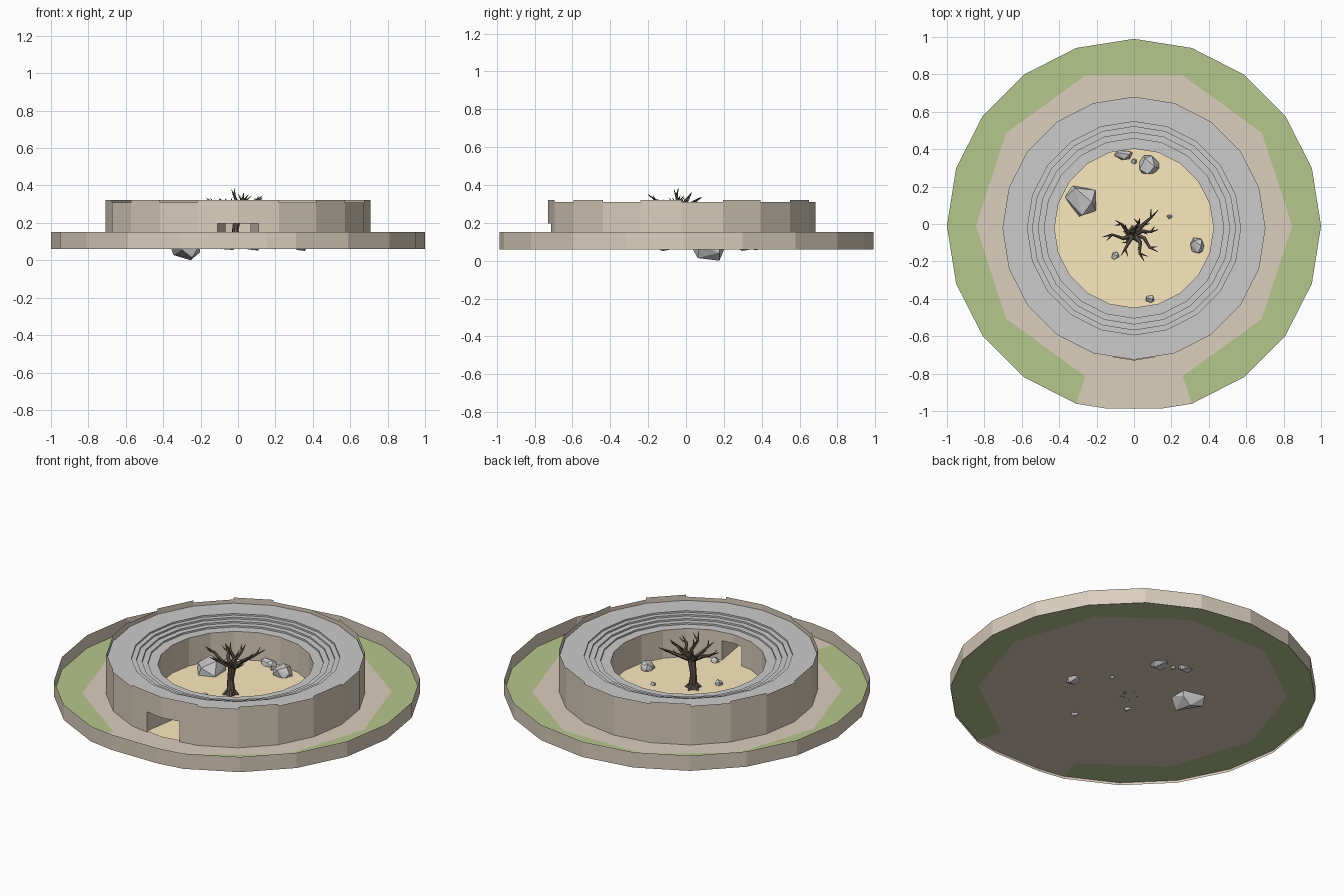
import bpy, bmesh, math, random
from mathutils import Vector

if "Cube" in bpy.data.objects:
    bpy.data.objects.remove(bpy.data.objects["Cube"])

random.seed(4)
FLOOR, DOOR, TOP = 0.075, 0.197, 0.322
CY = -0.0225


def material(name, rgb):
    m = bpy.data.materials.new(name)
    m.diffuse_color = (*rgb, 1)
    m.use_nodes = True
    m.node_tree.nodes["Principled BSDF"].inputs["Base Color"].default_value = m.diffuse_color
    return m


STONE = material("tan_stone", (0.70, 0.62, 0.51))
GRASS = material("grass", (0.47, 0.57, 0.27))
SAND = material("sand", (0.98, 0.82, 0.52))
BARK = material("bark", (0.13, 0.10, 0.075))


def finish(name, bm, mats=()):
    me = bpy.data.meshes.new(name)
    bm.to_mesh(me)
    bm.free()
    for m in mats:
        me.materials.append(m)
    ob = bpy.data.objects.new(name, me)
    bpy.context.collection.objects.link(ob)
    return ob


def ring(r, z, cy=CY, n=20):
    return [Vector((r * math.cos(math.tau * i / n), cy + r * math.sin(math.tau * i / n), z))
            for i in range(n)]


def half_ring(r, cy=CY):
    # 20-gon with an extra point in the middle of each side
    p = ring(r, 0, cy)
    return [q for i in range(20) for q in (p[i], (p[i] + p[(i + 1) % 20]) / 2)]


def face(bm, pts, mat=0):
    f = bm.faces.new([bm.verts.new(p) for p in pts])
    f.material_index = mat
    return f


def at(p, z):
    return Vector((p.x, p.y, z))


# ground: grass border around a ten-sided stone path, open at the front
bm = bmesh.new()
edge, path = ring(1, FLOOR, -0.01), ring(0.845, FLOOR, -0.01, 10)
face(bm, path, 0)
for k in range(10):
    j = (k + 1) % 10
    outer = [edge[2 * k], edge[2 * k + 1], edge[2 * j]]
    if k == 7:
        outer = [edge[14], (edge[14] + edge[15]) / 2, (edge[15] + edge[16]) / 2, edge[16]]
    face(bm, [path[k]] + outer + [path[j]], 0 if k == 7 else 1)
bmesh.ops.remove_doubles(bm, verts=bm.verts, dist=1e-5)
finish("ground", bm, (STONE, GRASS))

# low outer rim, its front corner cut flat
bm = bmesh.new()
rim = [p for i, p in enumerate(half_ring(1, -0.01)) if i != 30]
for a, b in zip(rim, rim[1:] + rim[:1]):
    face(bm, [at(a, 0.06), at(b, 0.06), at(b, 0.152), at(a, 0.152)])
bmesh.ops.remove_doubles(bm, verts=bm.verts, dist=1e-5)
finish("outer_rim", bm, (STONE,))


def wall(name, r, top_of, flip):
    # ring wall with a doorway in the two half sides next to the front corner
    bm = bmesh.new()
    p = half_ring(r)
    for i in range(40):
        a, b = p[i], p[(i + 1) % 40]
        lo = DOOR if i in (29, 30) else FLOOR
        hi = top_of(i // 2)
        f = face(bm, [at(a, lo), at(b, lo), at(b, hi), at(a, hi)])
        if flip:
            f.normal_flip()
    finish(name, bm, (STONE,))
    return p


def parapet(side):
    s = abs(side - 14.5) if side >= 5 else abs(side + 5.5)
    return TOP - 0.012 * (int(s + 0.5) % 2 == 0)


out = wall("outer_wall", 0.7075, parapet, False)
inn = wall("arena_wall", 0.425, lambda s: 0.25, True)

# entrance passage: tapered side walls and ceiling
bm = bmesh.new()
for i in (29, 31):
    face(bm, [at(out[i], FLOOR), at(inn[i], FLOOR), at(inn[i], DOOR), at(out[i], DOOR)])
face(bm, [at(q, DOOR) for q in (out[29], out[30], out[31], inn[31], inn[30], inn[29])])
finish("passage", bm, (STONE,))

# sand floor of the arena and passage
bm = bmesh.new()
z = FLOOR + 0.006
face(bm, ring(0.425, z))
face(bm, [at(q, z) for q in (out[29], out[30], out[31], inn[31], inn[30], inn[29])])
finish("arena_sand", bm, (SAND,))

# stepped seating
bm = bmesh.new()
prof = [(0.703, 0.29)]
for r, z in ((0.57, 0.29), (0.543, 0.28), (0.512, 0.27), (0.48, 0.26)):
    prof += [(r, z), (r, z - 0.01)]
prof.append((0.425, 0.25))
loops = [[bm.verts.new(p) for p in ring(r, z)] for r, z in prof]
for a, b in zip(loops, loops[1:]):
    for i in range(20):
        j = (i + 1) % 20
        bm.faces.new((a[i], a[j], b[j], b[i]))
finish("seating_steps", bm)


# rocks: convex hulls of a few scattered points
def rock(name, x, y, sx, sy, z0, z1, n=14):
    bm = bmesh.new()
    pts = []
    for i in range(n):
        h = 1 - 2 * (i + 0.5) / n
        a = i * 2.4 + random.uniform(-0.4, 0.4)
        w = math.sqrt(1 - h * h) ** 0.6
        pts.append(Vector((w * math.cos(a), w * math.sin(a), h)))
    lim = [max(abs(p[k]) for p in pts) for k in range(3)]
    for p in pts:
        bm.verts.new((x + p.x / lim[0] * sx / 2, y + p.y / lim[1] * sy / 2,
                      (z0 + z1) / 2 + p.z / lim[2] * (z1 - z0) / 2))
    bmesh.ops.convex_hull(bm, input=bm.verts)
    finish(name, bm)


rock("boulder", -0.278, 0.128, 0.18, 0.18, 0.0, 0.155, 12)
rock("rock_back_right", 0.08, 0.315, 0.11, 0.10, 0.052, 0.135)
rock("rock_back", -0.055, 0.37, 0.10, 0.055, 0.055, 0.115)
rock("rock_right", 0.338, -0.115, 0.075, 0.085, 0.05, 0.125)
for i, (x, y, s) in enumerate(((0.0, 0.335, 0.035), (0.19, 0.04, 0.03),
                               (-0.1, -0.17, 0.046), (0.085, -0.4, 0.046))):
    rock(f"pebble_{i}", x, y, s, s * 0.9, 0.058, 0.085 + s * 0.5, 9)


# dead tree: tapered six-sided limbs
def limb(bm, pts, radii, n=6):
    prev = None
    for i, (p, r) in enumerate(zip(pts, radii)):
        d = (pts[min(i + 1, len(pts) - 1)] - pts[max(i - 1, 0)]).normalized()
        u = d.cross(Vector((0.31, 0.95, 0.05))).normalized()
        v = d.cross(u)
        cur = [bm.verts.new(p + r * (math.cos(math.tau * k / n) * u + math.sin(math.tau * k / n) * v))
               for k in range(n)]
        if prev:
            for k in range(n):
                bm.faces.new((prev[k], prev[(k + 1) % n], cur[(k + 1) % n], cur[k]))
        prev = cur
    bm.faces.new(prev)


bm = bmesh.new()
base, crown = Vector((-0.01, -0.055, FLOOR)), Vector((0.0, -0.055, 0.245))
limb(bm, [base, base + Vector((0.002, 0, 0.025)), base + Vector((-0.004, 0.004, 0.09)), crown,
          crown + Vector((0.005, 0.005, 0.03))], (0.036, 0.024, 0.018, 0.022, 0.012), 8)
for k in range(5):  # roots
    a = k * 1.26 + 0.3
    d = Vector((math.cos(a), math.sin(a), 0))
    limb(bm, [base + d * 0.01 + Vector((0, 0, 0.035)), base + d * 0.032 + Vector((0, 0, 0.012)),
              base + d * 0.05], (0.012, 0.01, 0.003), 5)
tips = ((0.13, 0.075, 0.335), (-0.17, -0.07, 0.33), (-0.10, 0.02, 0.33), (0.13, -0.15, 0.325),
        (0.055, -0.20, 0.35), (-0.07, -0.17, 0.33), (0.13, -0.03, 0.345), (-0.02, -0.04, 0.385),
        (0.03, 0.03, 0.36))
for t in tips:
    t = Vector(t)
    d = t - crown
    side = d.cross(Vector((0, 0, 1))).normalized() * random.uniform(-0.018, 0.018)
    a = crown + d * 0.35 + side
    b = crown + d * 0.68 - side * 0.5
    limb(bm, [crown, a, b, t], (0.014, 0.0105, 0.007, 0.0012), 6)
    for q, s in ((a, 1), (b, -1)):  # twigs
        w = d.cross(Vector((0, 0, s))).normalized() * random.uniform(0.02, 0.035)
        e = q + w + d * 0.2 + Vector((0, 0, random.uniform(0.005, 0.025)))
        limb(bm, [q, (q + e) / 2 + Vector((0, 0, -0.005)), e], (0.006, 0.004, 0.001), 5)
finish("dead_tree", bm, (BARK,))
